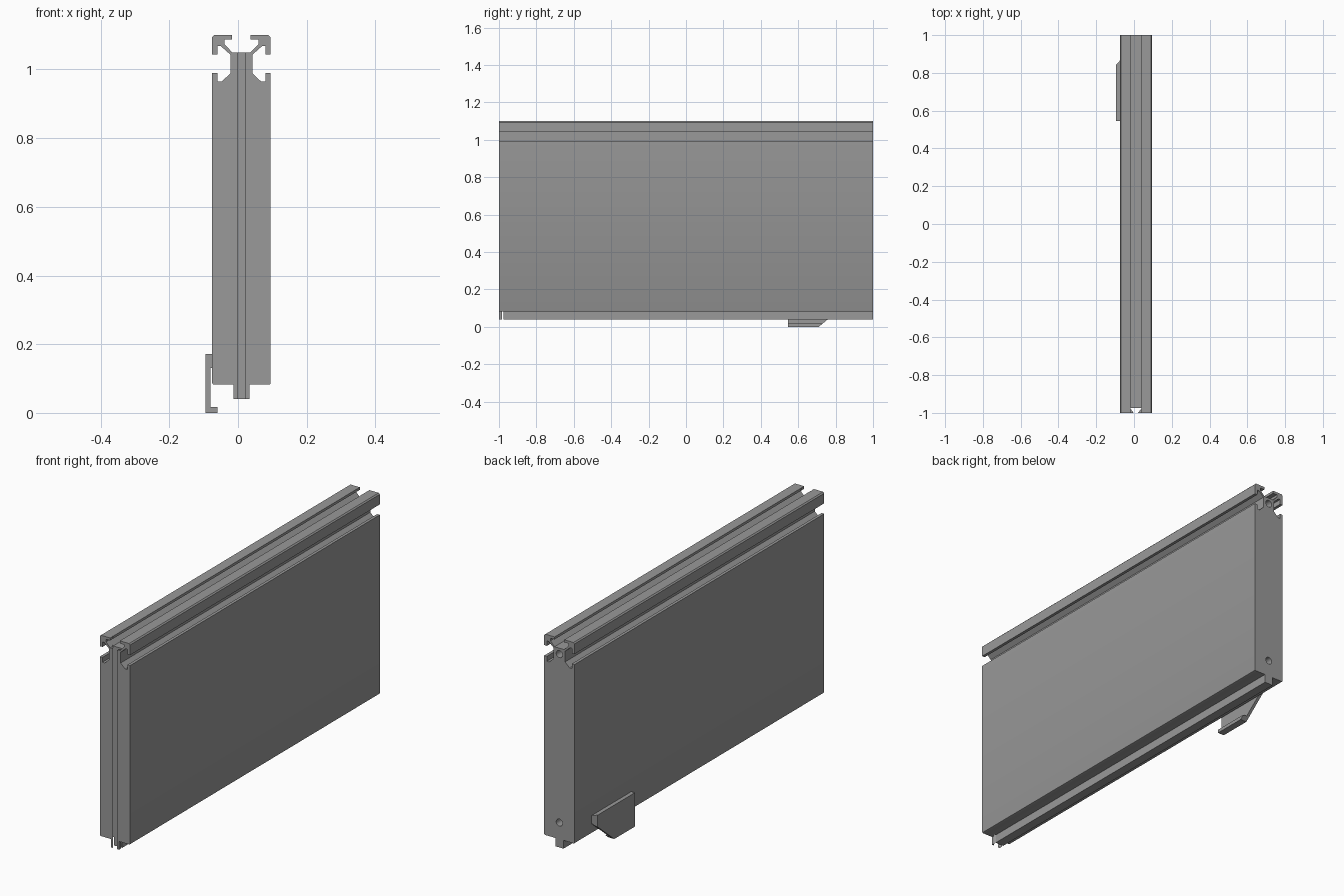
import bpy, bmesh, math
from mathutils import Matrix, Vector

if "Cube" in bpy.data.objects:
    bpy.data.objects.remove(bpy.data.objects["Cube"])

CX = 0.010  # centre line of the panel

grey = bpy.data.materials.new("mid grey")
grey.diffuse_color = (0.32, 0.32, 0.32, 1)
grey.use_nodes = True
grey.node_tree.nodes["Principled BSDF"].inputs["Base Color"].default_value = grey.diffuse_color


def prism(name, outline, place, start, end):
    """Extrude a 2D outline from start to end; place(a, b, t) gives the 3D point."""
    bm = bmesh.new()
    face = bm.faces.new([bm.verts.new(place(a, b, start)) for a, b in outline])
    new = bmesh.ops.extrude_face_region(bm, geom=[face])["geom"]
    shift = Vector(place(0, 0, end)) - Vector(place(0, 0, start))
    bmesh.ops.translate(bm, vec=shift, verts=[g for g in new if isinstance(g, bmesh.types.BMVert)])
    bmesh.ops.recalc_face_normals(bm, faces=bm.faces)
    return finish(name, bm)


def finish(name, bm):
    me = bpy.data.meshes.new(name)
    bm.to_mesh(me)
    bm.free()
    me.materials.append(grey)
    ob = bpy.data.objects.new(name, me)
    bpy.context.collection.objects.link(ob)
    return ob


def cut(target, cutter):
    """Subtract the cutter from the target, then remove it."""
    cutter.hide_render = True
    mod = target.modifiers.new("cut", 'BOOLEAN')
    mod.operation = 'DIFFERENCE'
    mod.solver = 'EXACT'
    mod.object = cutter
    bpy.context.view_layer.objects.active = target
    bpy.ops.object.modifier_apply(modifier=mod.name)
    bpy.data.objects.remove(cutter)


def along_y(a, b, t):
    return (a, t, b)


def along_z(a, b, t):
    return (a, b, t)


def along_x(a, b, t):
    return (t, a, b)


# Panel with bottom tongue, neck and hooked top rails: half section, mirrored
half = [(0.023, 0.04), (0.023, 0.082), (0.080, 0.082), (0.0835, 0.0835), (0.085, 0.087),
        (0.085, 0.990), (0.070, 0.990), (0.070, 0.965), (0.057, 0.965), (0.032, 0.989),
        (0.032, 1.043), (0.060, 1.068), (0.070, 1.068), (0.070, 1.043), (0.085, 1.043),
        (0.085, 1.094), (0.079, 1.10), (0.027, 1.10), (0.027, 1.087), (0.050, 1.087),
        (0.050, 1.074), (0.027, 1.05)]
section = [(CX + x, z) for x, z in half] + [(CX - x, z) for x, z in reversed(half)]
panel = prism("panel", section, along_y, -1, 1)

# Dovetail slot down the front end
slot = [(CX - 0.011, -1.001), (CX + 0.011, -1.001), (CX + 0.030, -0.975), (CX - 0.030, -0.975)]
cut(panel, prism("slot_cutter", slot, along_z, -0.1, 1.3))

# Pin holes in the back end
for z in (0.166, 1.02):
    bm = bmesh.new()
    bmesh.ops.create_cone(bm, cap_ends=True, segments=24, radius1=0.018, radius2=0.018, depth=0.2,
                          matrix=Matrix.Translation((CX, 1, z)) @ Matrix.Rotation(math.pi / 2, 4, 'X'))
    cut(panel, finish("hole_cutter", bm))

# Hooked clip on the left side, with a slanted lower corner
clip_section = [(-0.095, 0), (-0.060, 0), (-0.060, 0.017), (-0.080, 0.017), (-0.080, 0.13),
                (-0.075, 0.13), (-0.075, 0.172), (-0.095, 0.172)]
clip = prism("clip", clip_section, along_y, 0.545, 0.865)
cut(clip, prism("slant_cutter", [(0.71, 0), (0.70, -0.01), (0.9, -0.01), (0.9, 0.13), (0.865, 0.13)],
                along_x, -0.2, 0.1))
cut(clip, prism("corner_cutter", [(-0.095, 0.843), (-0.12, 0.843), (-0.12, 0.9), (-0.065, 0.9),
                                  (-0.065, 0.865), (-0.075, 0.865)], along_z, -0.1, 0.3))

# Soft shading on the holes only; all other edges stay sharp
for ob in (panel, clip):
    bpy.ops.object.select_all(action='DESELECT')
    ob.select_set(True)
    bpy.context.view_layer.objects.active = ob
    bpy.ops.object.shade_smooth_by_angle(angle=math.radians(25))
